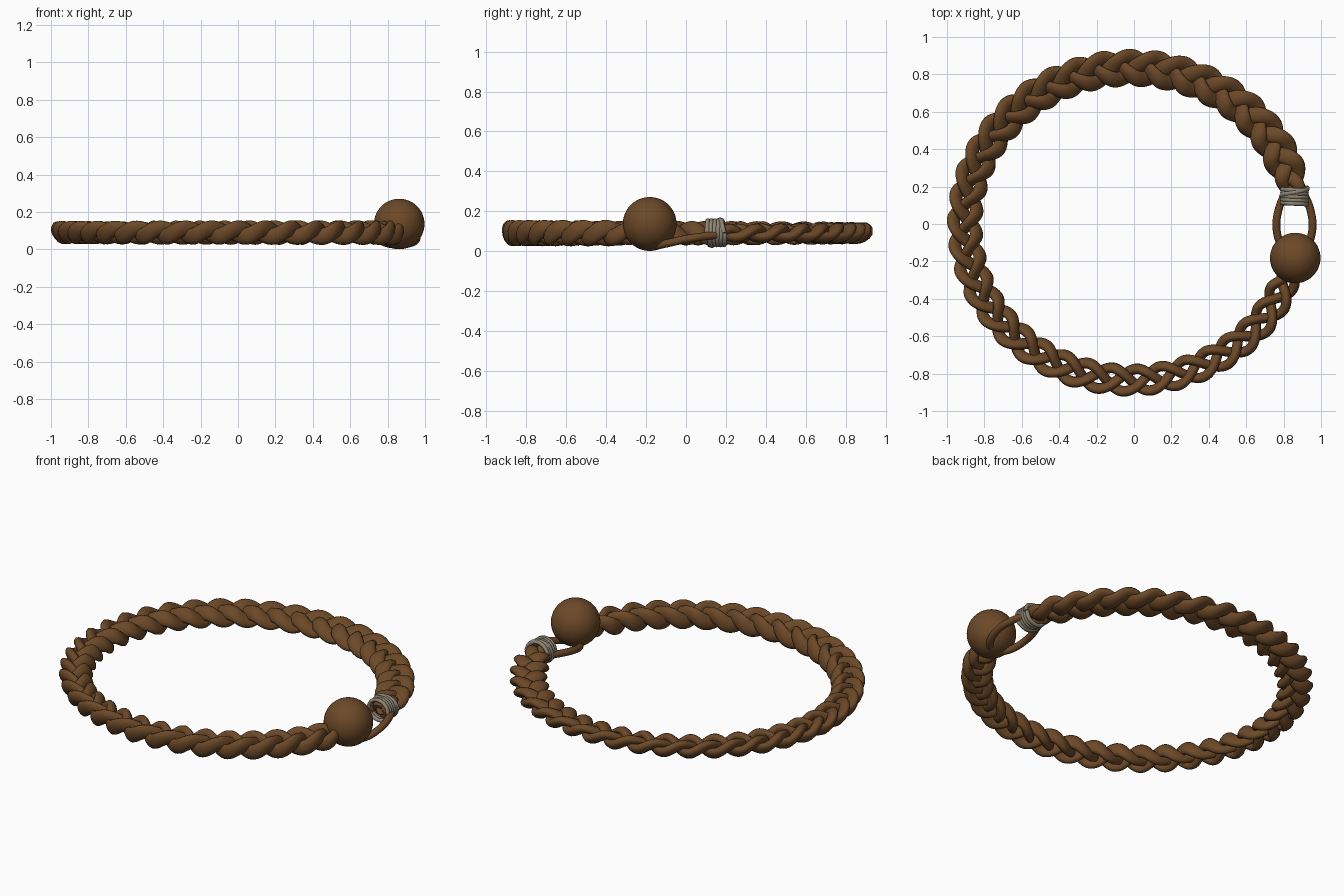
import bpy, bmesh, math
from mathutils import Vector

if "Cube" in bpy.data.objects:
    bpy.data.objects.remove(bpy.data.objects["Cube"])

def material(name, color):
    m = bpy.data.materials.new(name)
    m.diffuse_color = (*color, 1)
    m.use_nodes = True
    m.node_tree.nodes["Principled BSDF"].inputs["Base Color"].default_value = m.diffuse_color
    return m

leather = material("brown leather", (0.15, 0.066, 0.021))
thread = material("grey thread", (0.27, 0.235, 0.175))
UP = Vector((0, 0, 1))

def tube(name, pts, mat, section, sides=12):
    """Sweep an oval along pts; section(i) gives long axis, half length, half thickness."""
    bm = bmesh.new()
    rings, n = [], len(pts)
    for i, p in enumerate(pts):
        t = (pts[min(i + 1, n - 1)] - pts[max(i - 1, 0)]).normalized()
        axis, long, short = section(i)
        u = (axis - t * axis.dot(t)).normalized()
        v = t.cross(u)
        rings.append([bm.verts.new(p + u * long * math.cos(k * math.tau / sides)
                                   + v * short * math.sin(k * math.tau / sides))
                      for k in range(sides)])
    for a, b in zip(rings, rings[1:]):
        for k in range(sides):
            j = (k + 1) % sides
            bm.faces.new((a[k], a[j], b[j], b[k]))
    bm.faces.new(rings[0][::-1])
    bm.faces.new(rings[-1])
    bmesh.ops.recalc_face_normals(bm, faces=bm.faces)
    for f in bm.faces:
        f.smooth = len(f.verts) == 4
    me = bpy.data.meshes.new(name)
    bm.to_mesh(me)
    bm.free()
    me.materials.append(mat)
    ob = bpy.data.objects.new(name, me)
    bpy.context.collection.objects.link(ob)
    return ob

# Braided band: three flattened strands whose section rolls over along the ring
STEPS, PLAITS = 560, 12.7
START, END = math.radians(-15), math.radians(-352)

def braid_strand(number):
    pts, axes = [], []
    for i in range(STEPS + 1):
        s = i / STEPS
        ang = START + (END - START) * s
        out = Vector((math.cos(ang) / 0.89, math.sin(ang) / 0.835, 0)).normalized()
        centre = Vector((-0.015 + 0.89 * math.cos(ang), 0.835 * math.sin(ang), 0.09))
        phase = math.tau * (PLAITS * s + number / 3)
        taper = min(1, 0.35 + (1 - s) * 16, 0.5 + s * 16)
        pts.append(centre + out * 0.06 * taper * math.sin(phase)
                   + UP * 0.021 * math.sin(2 * phase))
        roll = math.radians(88) * s ** 1.25
        axes.append((UP * math.cos(roll) + out * math.sin(roll),
                     0.045 * (0.4 + 0.6 * taper), 0.027))
    tube(f"braid_strand_{number + 1}", pts, leather, lambda i: axes[i])

for number in range(3):
    braid_strand(number)

# Round bead that acts as the button
bpy.ops.mesh.primitive_uv_sphere_add(segments=48, ring_count=24, radius=0.135,
                                     location=(0.862, -0.182, 0.136))
bead = bpy.context.object
bead.name = "bead_button"
bead.data.materials.append(leather)
bpy.ops.object.shade_smooth()

# Fastening loop that dips under the bead
half = [(0.035, 0.19, 0.085), (0.078, 0.1, 0.075), (0.097, 0.0, 0.06),
        (0.082, -0.09, 0.04), (0.045, -0.145, 0.028)]
cx = 0.858
keys = [Vector((cx - x, y, z)) for x, y, z in half] + [Vector((cx, -0.16, 0.025))]
keys += [Vector((cx + x, y, z)) for x, y, z in reversed(half)]

def smooth_path(keys, steps=8):
    ext = [keys[0]] + keys + [keys[-1]]
    out = []
    for a, b, c, d in zip(ext, ext[1:], ext[2:], ext[3:]):
        for k in range(steps):
            t = k / steps
            out.append(0.5 * (2 * b + (c - a) * t + (2 * a - 5 * b + 4 * c - d) * t * t
                              + (3 * b - a - 3 * c + d) * t ** 3))
    return out + [keys[-1]]

tube("fastening_loop", smooth_path(keys), leather, lambda i: (UP, 0.02, 0.021))

# Thread whipping around the loop base, with one slanted overlay turn
def whipping(name, turns, y0, y1, rx, rz):
    n = int(turns * 32)
    pts = []
    for i in range(n + 1):
        a = math.tau * turns * i / n
        pts.append(Vector((0.858 + rx * math.cos(a), y0 + (y1 - y0) * i / n,
                           0.092 + rz * math.sin(a))))
    tube(name, pts, thread,
         lambda i: (Vector((0, 1, 0)), 0.012, 0.011), 8)

whipping("thread_whipping", 5, 0.105, 0.195, 0.066, 0.062)
whipping("thread_overlay", 1, 0.19, 0.11, 0.071, 0.066)
